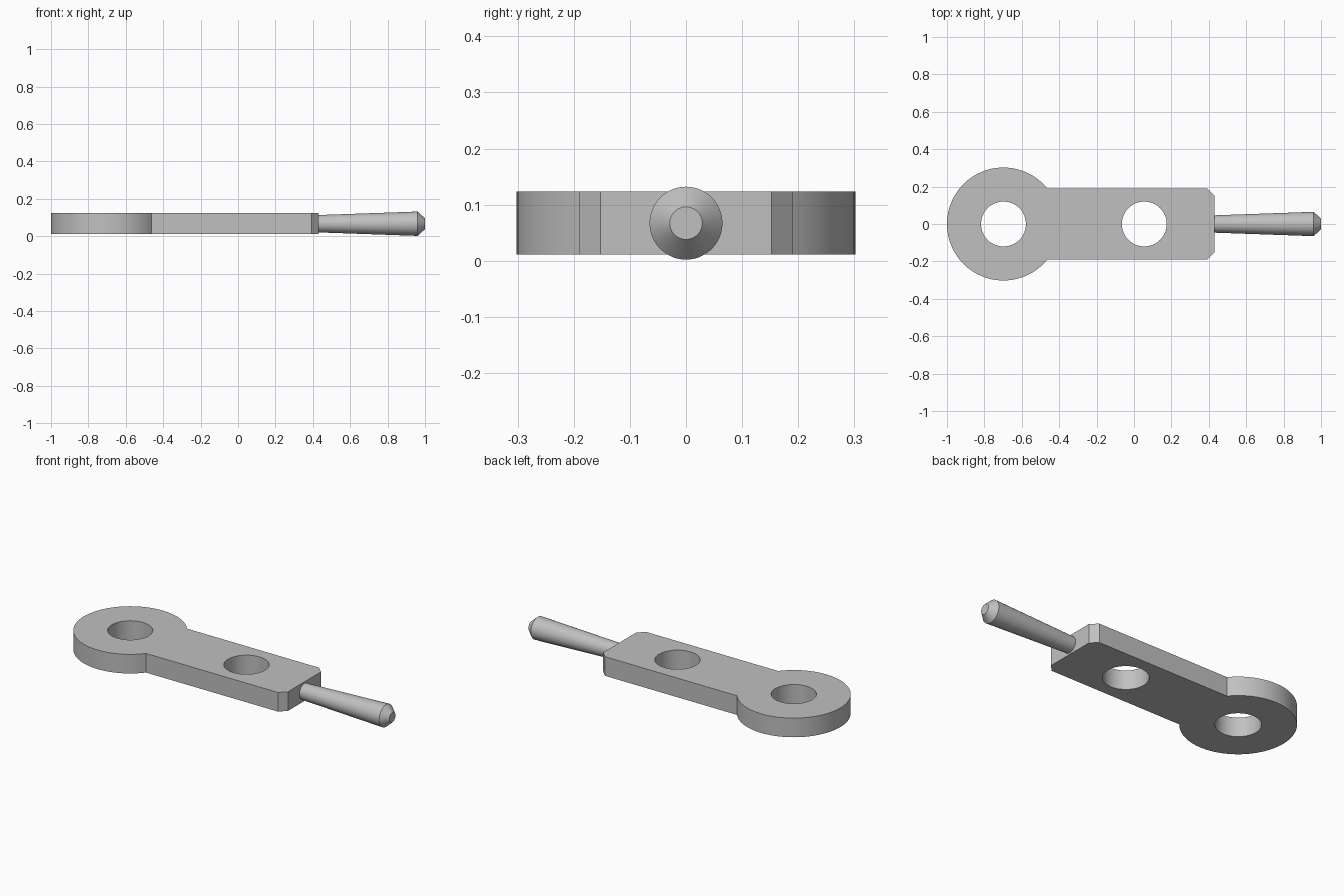
import bpy, bmesh, math
from mathutils import Matrix

cube = bpy.data.objects.get("Cube")
if cube:
    bpy.data.objects.remove(cube, do_unlink=True)

MID_Z = 0.067
THICK = 0.112
RING_X, RING_R = -0.698, 0.302
HALF_W, END_X, CHAMFER = 0.19, 0.43, 0.038
HOLE_R = 0.12

steel = bpy.data.materials.new("grey steel")
steel.use_nodes = True
colour = (0.53, 0.53, 0.53, 1)
steel.diffuse_color = colour
steel.node_tree.nodes["Principled BSDF"].inputs["Base Color"].default_value = colour


def arc(cx, r, start, end, n):
    return [(cx + r * math.cos(start + (end - start) * i / n),
             r * math.sin(start + (end - start) * i / n)) for i in range(n + 1)]


def finish(name, bm):
    """Turn a bmesh into a named, coloured object with sharp edges kept."""
    bmesh.ops.remove_doubles(bm, verts=bm.verts, dist=0.0001)
    bmesh.ops.recalc_face_normals(bm, faces=bm.faces)
    mesh = bpy.data.meshes.new(name)
    bm.to_mesh(mesh)
    bm.free()
    mesh.materials.clear()
    mesh.materials.append(steel)
    obj = bpy.data.objects.new(name, mesh)
    bpy.context.collection.objects.link(obj)
    bpy.ops.object.select_all(action='DESELECT')
    obj.select_set(True)
    bpy.context.view_layer.objects.active = obj
    bpy.ops.object.shade_smooth_by_angle(angle=math.radians(30))
    return obj


# Link plate: round eye joined to a chamfered bar, with two through holes
neck = math.asin(HALF_W / RING_R)
outline = arc(RING_X, RING_R, neck, 2 * math.pi - neck, 72)
outline += [(END_X - CHAMFER, -HALF_W), (END_X, CHAMFER - HALF_W),
            (END_X, HALF_W - CHAMFER), (END_X - CHAMFER, HALF_W)]
holes = [arc(x, HOLE_R, 0, 2 * math.pi, 64)[:-1] for x in (RING_X, 0.055)]

curve = bpy.data.curves.new("plate_profile", 'CURVE')
curve.dimensions = '2D'
curve.fill_mode = 'BOTH'
curve.extrude = THICK / 2
for loop in [outline] + holes:
    spline = curve.splines.new('POLY')
    spline.points.add(len(loop) - 1)
    for point, (x, y) in zip(spline.points, loop):
        point.co = (x, y, 0, 1)
    spline.use_cyclic_u = True
profile = bpy.data.objects.new("plate_profile", curve)
bpy.context.collection.objects.link(profile)
bpy.context.view_layer.update()
bm = bmesh.new()
solid = bpy.data.meshes.new_from_object(
    profile.evaluated_get(bpy.context.evaluated_depsgraph_get()))
bm.from_mesh(solid)
bpy.data.objects.remove(profile, do_unlink=True)
bpy.data.curves.remove(curve)
bpy.data.meshes.remove(solid)
bmesh.ops.translate(bm, verts=bm.verts, vec=(0, 0, MID_Z))
finish("link_plate", bm)

# Handle: flared pin with a bevelled flat tip, turned around the x axis
SIDES = 48
bm = bmesh.new()
rings = []
for x, r in [(END_X - 0.01, 0.046), (0.96, 0.065), (1.0, 0.029)]:
    rings.append([bm.verts.new((x, r * math.cos(a), MID_Z + r * math.sin(a)))
                  for a in (2 * math.pi * i / SIDES for i in range(SIDES))])
for a, b in zip(rings, rings[1:]):
    for i in range(SIDES):
        j = (i + 1) % SIDES
        bm.faces.new((a[i], a[j], b[j], b[i]))
bm.faces.new(rings[0])
bm.faces.new(rings[-1])
finish("pin_handle", bm)
